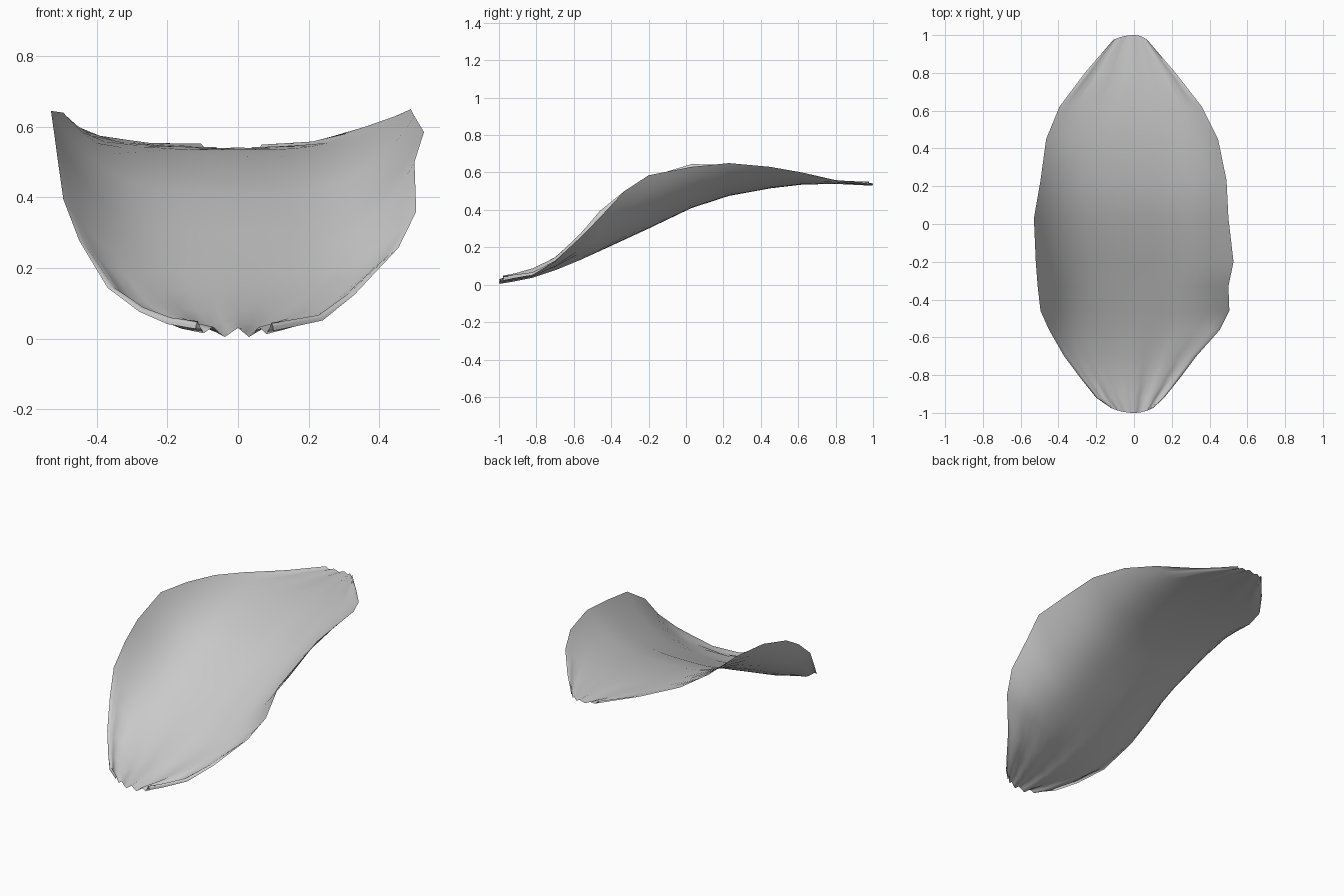
import bpy, bmesh, math

# Stations along the petal: y, left x, right x, floor z, left rim z, right rim z
STATIONS = [
    (-1.00, -.12, .10, .017, .040, .035),
    (-0.92, -.20, .16, .028, .052, .045),
    (-0.82, -.28, .24, .046, .085, .060),
    (-0.70, -.37, .33, .082, .150, .130),
    (-0.56, -.45, .455, .135, .280, .260),
    (-0.46, -.495, .505, .18, .395, .360),
    (-0.33, -.51, .50, .24, .500, .500),
    (-0.20, -.52, .527, .30, .575, .585),
    (0.03, -.53, .50, .41, .645, .630),
    (0.23, -.495, .49, .475, .640, .650),
    (0.45, -.465, .445, .515, .605, .630),
    (0.62, -.395, .36, .535, .575, .600),
    (0.80, -.26, .22, .540, .555, .560),
    (1.00, -.11, .07, .535, .548, .545),
]
COLS = 20


def petal_point(row, j):
    y, xl, xr, zc, zl, zr = row
    s = math.sin((2 * j / COLS - 1) * math.pi / 2)   # denser towards the rims
    half, rim = (-xl, zl) if s < 0 else (xr, zr)
    z = zc + (rim - zc) * abs(s) ** 3.5
    # Pleats gathering at both tips
    front = max(0, (-y - 0.45) / 0.55)
    back = max(0, (y - 0.75) / 0.25)
    z += (0.013 * front + 0.006 * back) * math.cos(j * math.pi / 2 + math.pi)
    # Rounded tips
    if abs(y) > 0.99:
        y -= math.copysign(0.025 * s * s, y)
    return s * half, y, z


# Thin cupped petal sheet
bm = bmesh.new()
grid = [[bm.verts.new(petal_point(r, j)) for j in range(COLS + 1)] for r in STATIONS]
for a, b in zip(grid, grid[1:]):
    for j in range(COLS):
        bm.faces.new((a[j], a[j + 1], b[j + 1], b[j])).smooth = True
mesh = bpy.data.meshes.new("petal")
bm.to_mesh(mesh)
bm.free()
petal = bpy.data.objects.new("petal", mesh)
bpy.context.collection.objects.link(petal)
